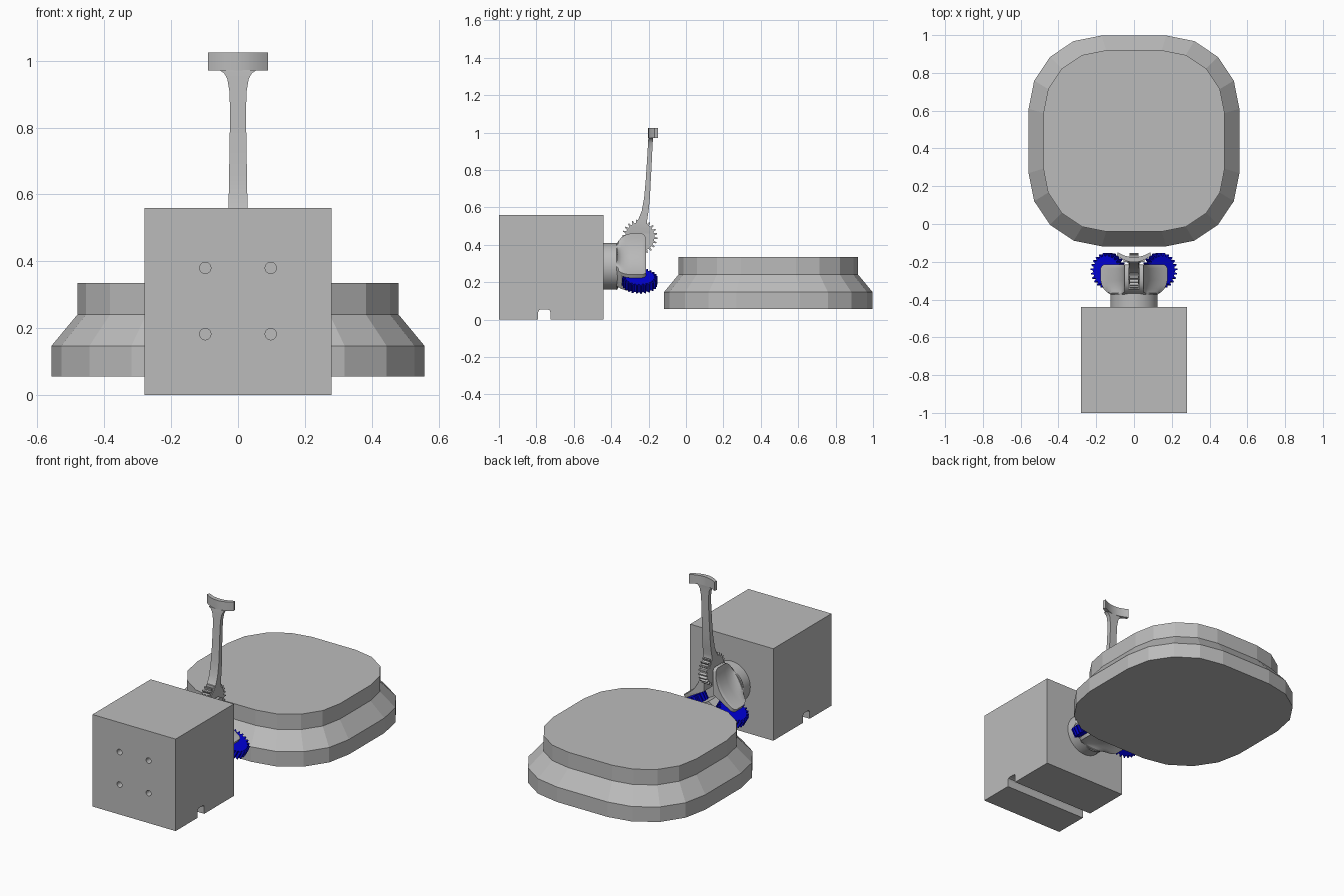
import bpy, bmesh, math
from mathutils import Vector, Matrix

if "Cube" in bpy.data.objects:
    bpy.data.objects.remove(bpy.data.objects["Cube"])


def material(name, rgb):
    m = bpy.data.materials.new(name)
    m.diffuse_color = (*rgb, 1)
    m.use_nodes = True
    m.node_tree.nodes["Principled BSDF"].inputs["Base Color"].default_value = m.diffuse_color
    return m


GREY = material("grey", (0.5, 0.5, 0.5))
BLUE = material("blue", (0.0, 0.0, 0.7))
HUB = Vector((0, -0.247, 0.285))      # centre of the three-way gripper


def loft(name, rings, mat=GREY, smooth=False):
    """Skin a list of equal-length point rings and cap both ends."""
    bm = bmesh.new()
    rows = [[bm.verts.new(p) for p in ring] for ring in rings]
    n = len(rows[0])
    for a, b in zip(rows, rows[1:]):
        for i in range(n):
            j = (i + 1) % n
            bm.faces.new((a[i], a[j], b[j], b[i]))
    bm.faces.new(rows[0])
    bm.faces.new(rows[-1])
    bmesh.ops.recalc_face_normals(bm, faces=bm.faces)
    me = bpy.data.meshes.new(name)
    bm.to_mesh(me)
    bm.free()
    me.materials.append(mat)
    ob = bpy.data.objects.new(name, me)
    bpy.context.collection.objects.link(ob)
    if smooth:
        bpy.ops.object.select_all(action='DESELECT')
        ob.select_set(True)
        bpy.context.view_layer.objects.active = ob
        bpy.ops.object.shade_smooth_by_angle(angle=math.radians(35))
    return ob


def circle(r, n=32):
    return [(r * math.cos(math.tau * i / n), r * math.sin(math.tau * i / n)) for i in range(n)]


def cylinder_y(name, x, z, r, y0, y1, n=32, smooth=True):
    return loft(name, [[(x + u, y, z + v) for u, v in circle(r, n)] for y in (y0, y1)], smooth=smooth)


def spin(ob, k):
    """Turn a part by k thirds of a circle about the gripper axis."""
    ob.data.transform(Matrix.Translation(HUB) @ Matrix.Rotation(k * math.tau / 3, 4, 'Y')
                      @ Matrix.Translation(-HUB))
    return ob


def cut(ob, cutter):
    m = ob.modifiers.new("cut", 'BOOLEAN')
    m.operation, m.solver, m.object = 'DIFFERENCE', 'EXACT', cutter
    bpy.ops.object.select_all(action='DESELECT')
    ob.select_set(True)
    bpy.context.view_layer.objects.active = ob
    bpy.ops.object.modifier_apply(modifier=m.name)
    bpy.data.objects.remove(cutter)


# Motor box: side profile with a rounded groove underneath, plus four screw holes
profile = [(-1, 0), (-0.79, 0), (-0.79, 0.04), (-0.785, 0.051), (-0.775, 0.055), (-0.74, 0.055),
           (-0.729, 0.051), (-0.725, 0.04), (-0.725, 0), (-0.44, 0), (-0.44, 0.56), (-1, 0.56)]
box = loft("motor_box", [[(x, y, z) for y, z in profile] for x in (-0.28, 0.28)])
for x in (-0.098, 0.098):
    for z in (0.182, 0.38):
        cut(box, cylinder_y("hole_cutter", x, z, 0.017, -1.05, -0.94, 20, False))

# Round neck between box and gripper
cylinder_y("neck", 0, HUB.z, 0.125, -0.445, -0.365, 48)


# Three-armed bracket: concave star section flaring out of the neck
def star(y, length, half, control):
    pts = []
    for k in range(3):
        def polar(ang, r, t=0):
            return Vector((math.sin(ang) * r + math.cos(ang) * t, math.cos(ang) * r - math.sin(ang) * t))
        a, b = k * math.tau / 3, (k + 1) * math.tau / 3
        p, q = polar(a, length, half), polar(b, length, -half)
        c = polar((a + b) / 2, control)
        for i in range(13):
            t = i / 12
            s = p * (1 - t) ** 2 + c * 2 * t * (1 - t) + q * t * t
            pts.append((s.x, y, HUB.z + s.y))
    return pts


bracket = loft("gripper_bracket", [star(*s) for s in (
    (-0.372, 0.115, 0.05, 0.16), (-0.362, 0.135, 0.05, 0.115), (-0.345, 0.155, 0.05, 0.085),
    (-0.325, 0.168, 0.05, 0.066), (-0.30, 0.175, 0.05, 0.058), (-0.235, 0.175, 0.05, 0.058),
    (-0.222, 0.168, 0.05, 0.058), (-0.215, 0.155, 0.05, 0.058))], smooth=True)
for k in range(3):
    slot = [(-0.03, -0.345), (0.03, -0.345), (0.03, -0.1), (-0.03, -0.1)]
    cut(bracket, spin(loft("slot_cutter", [[(x, y, HUB.z + h) for x, y in slot] for h in (0, 0.3)]), k))


# Toothed wheels: one grey on the raised finger, two blue below
def gear(name, k, mat):
    teeth, pts = 24, []
    for i in range(teeth):
        for f, r in ((0.0, 0.078), (0.42, 0.078), (0.58, 0.094), (0.84, 0.094)):
            a = math.tau * (i + f) / teeth
            pts.append((r * math.cos(a), r * math.sin(a)))
    rings = [[(x, HUB.y + u, HUB.z + 0.157 + v) for u, v in pts] for x in (-0.025, 0.025)]
    return spin(loft(name, rings, mat), k)


gear("finger_gear", 0, GREY)
gear("lower_gear_right", 1, BLUE)
gear("lower_gear_left", 2, BLUE)
for k in range(3):
    spin(loft("axle_pin", [[(x, HUB.y + u, HUB.z + 0.157 + v) for u, v in circle(0.012, 16)]
                           for x in (-0.048, 0.048)], smooth=True), k)

# Finger: slender curved bar with flared tip (height, back y, front y, half width)
stations = [(0.46, -0.32, -0.19, 0.025), (0.49, -0.295, -0.2, 0.028), (0.51, -0.273, -0.208, 0.029),
            (0.54, -0.253, -0.207, 0.029), (0.58, -0.237, -0.2, 0.028), (0.65, -0.224, -0.193, 0.027),
            (0.75, -0.215, -0.188, 0.025), (0.86, -0.208, -0.182, 0.024), (0.91, -0.205, -0.18, 0.026),
            (0.945, -0.203, -0.178, 0.032), (0.962, -0.202, -0.177, 0.041), (0.972, -0.201, -0.176, 0.056)]
loft("finger_bar", [[(-w, a, z), (w, a, z), (w, b, z), (-w, b, z)] for z, a, b, w in stations], smooth=True)

# Crescent fingertip, hollow towards the plate
arc = [i / 8 for i in range(-8, 9)]
tip = [(0.09 * t, -0.202 + 0.034 * t * t) for t in arc] + [(0.086 * t, -0.176 + 0.026 * t * t) for t in reversed(arc)]
loft("finger_tip", [[(x, y, z) for x, y in tip] for z in (0.971, 1.025)], smooth=True)


# Rounded square pedestal in three bands
def squircle(half, z):
    flat, r = half * 0.306, half * 0.694
    pts = []
    for q, (sx, sy) in enumerate(((1, 1), (-1, 1), (-1, -1), (1, -1))):
        for i in range(5):
            a = (q + i / 4) * math.pi / 2
            pts.append((sx * flat + r * math.cos(a), 0.44 + sy * flat + r * math.sin(a), z))
    return pts


loft("pedestal", [squircle(h, z) for h, z in ((0.558, 0.056), (0.558, 0.147), (0.48, 0.241), (0.48, 0.335))])
